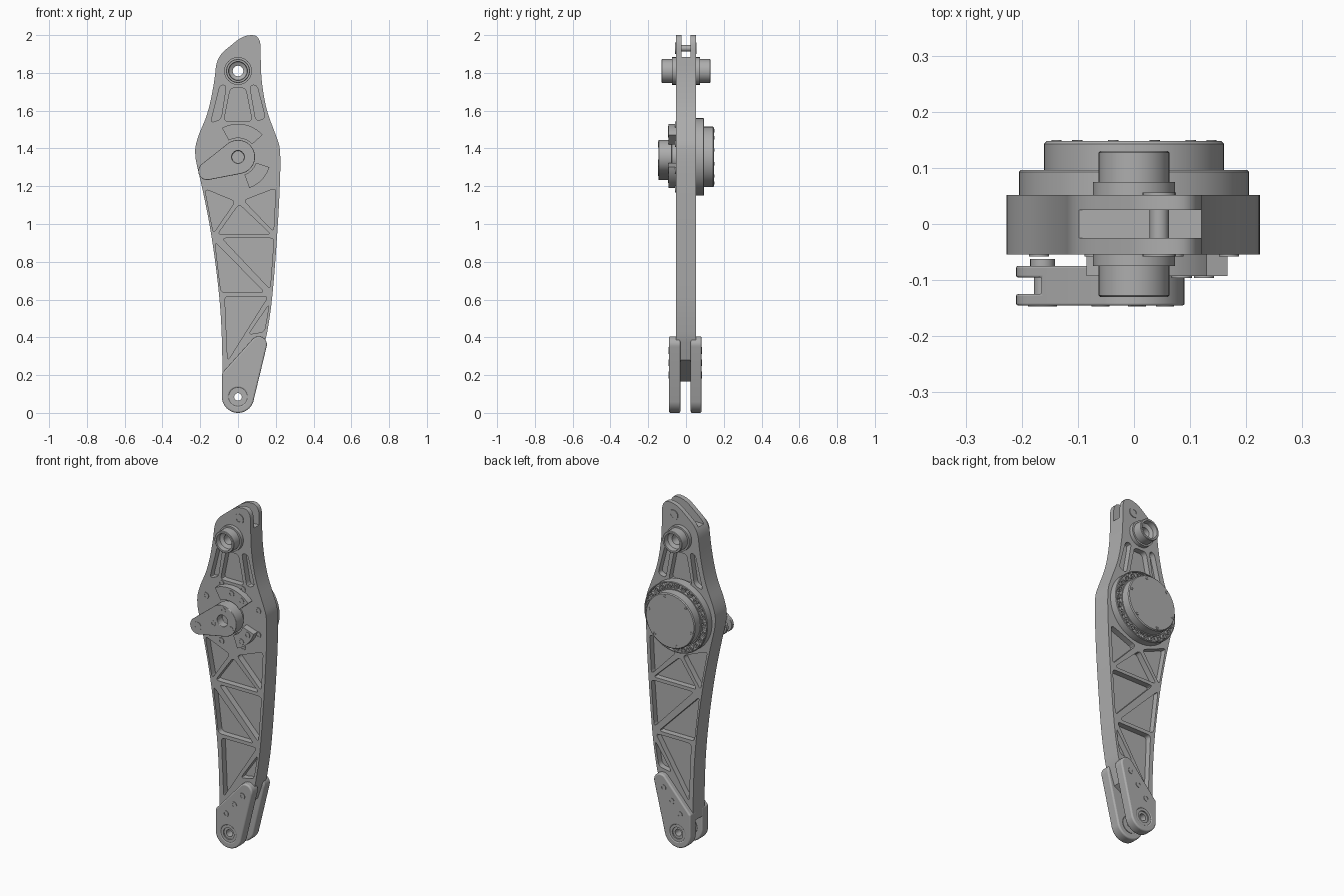
import bpy, bmesh, math
from mathutils import Vector
from mathutils.geometry import convex_hull_2d

cube = bpy.data.objects.get("Cube")
if cube:
    bpy.data.objects.remove(cube, do_unlink=True)

metal = bpy.data.materials.new("brushed grey")
metal.use_nodes = True
GREY = (0.42, 0.42, 0.42, 1)
metal.diffuse_color = GREY
metal.node_tree.nodes["Principled BSDF"].inputs["Base Color"].default_value = GREY
parts = []


def rounded(points, radius=1.0, steps=6):
    """Polygon with softened corners; a third value overrides the radius."""
    out, n = [], len(points)
    for i, p in enumerate(points):
        c = Vector(p[:2])
        r = p[2] if len(p) > 2 else radius
        if r == 0:
            out.append(c)
            continue
        ends = []
        for q in (points[i - 1], points[(i + 1) % n]):
            d = Vector(q[:2]) - c
            ends.append(c + d * min(r / d.length, 0.5))
        for k in range(steps + 1):
            t = k / steps
            out.append(ends[0] * (1 - t) ** 2 + c * 2 * t * (1 - t) + ends[1] * t * t)
    clean = []
    for p in out:
        if not clean or (p - clean[-1]).length > 1e-4:
            clean.append(p)
    if (clean[0] - clean[-1]).length < 1e-4:
        clean.pop()
    return clean


def circle(x, z, r, n=40):
    return [Vector((x + r * math.cos(math.tau * k / n), z + r * math.sin(math.tau * k / n)))
            for k in range(n)]


def hull(*circles):
    pts = [p for c in circles for p in circle(*c)]
    return [pts[i] for i in convex_hull_2d(pts)]


def sector(r0, r1, a0, a1, z, n=16):
    angles = [math.radians(a0 + (a1 - a0) * k / n) for k in range(n + 1)]
    ring = [(r1, a) for a in angles] + [(r0, a) for a in reversed(angles)]
    return [Vector((r * math.cos(a), z + r * math.sin(a))) for r, a in ring]


def make(name, bm):
    bmesh.ops.recalc_face_normals(bm, faces=bm.faces[:])
    mesh = bpy.data.meshes.new(name)
    bm.to_mesh(mesh)
    bm.free()
    ob = bpy.data.objects.new(name, mesh)
    bpy.context.collection.objects.link(ob)
    mesh.materials.append(metal)
    parts.append(ob)
    return ob


def prism(name, *solids):
    """Each solid is (outline in xz, y start, y end)."""
    bm = bmesh.new()
    for pts, y0, y1 in solids:
        face = bm.faces.new([bm.verts.new((p[0], y0, p[1])) for p in pts])
        grown = bmesh.ops.extrude_face_region(bm, geom=[face])["geom"]
        bmesh.ops.translate(bm, vec=(0, y1 - y0, 0),
                            verts=[v for v in grown if isinstance(v, bmesh.types.BMVert)])
        if not face.is_valid:
            continue
    return make(name, bm)


def lathe(name, profile, x, z, closed=False, steps=48):
    """Spin a (radius, y) profile about a front-to-back axis."""
    bm = bmesh.new()
    verts = [bm.verts.new((x + r, y, z)) for r, y in profile]
    edges = [bm.edges.new(pair) for pair in zip(verts, verts[1:])]
    if closed:
        edges.append(bm.edges.new((verts[-1], verts[0])))
    bmesh.ops.spin(bm, geom=verts + edges, cent=(x, 0, z), axis=(0, 1, 0),
                   angle=math.tau, steps=steps, use_duplicate=False)
    bmesh.ops.remove_doubles(bm, verts=bm.verts[:], dist=1e-5)
    return make(name, bm)


def bolt(name, x, z, base, height, r=0.018):
    top = base + height
    sink = top - height * 0.6
    return lathe(name, [(0, sink), (r * .5, sink), (r * .5, top), (r, top), (r, base)],
                 x, z, steps=16)


def cut(ob, cutter, bevel=0):
    """Subtract a cutter, then discard it."""
    cutter.hide_render = True
    mod = ob.modifiers.new("cut", "BOOLEAN")
    mod.operation, mod.solver, mod.object = "DIFFERENCE", "EXACT", cutter
    graph = bpy.context.evaluated_depsgraph_get()
    mesh = bpy.data.meshes.new_from_object(ob.evaluated_get(graph))
    ob.modifiers.clear()
    ob.data = mesh
    parts.remove(cutter)
    bpy.data.objects.remove(cutter, do_unlink=True)
    if bevel:
        mod = ob.modifiers.new("soft edges", "BEVEL")
        mod.width, mod.segments, mod.angle_limit = bevel, 3, math.radians(40)


HUB, PIVOT, FOOT = 1.355, 1.81, 0.085
FRONT, BACK = -0.054, 0.052

# Main arm plate with truss pockets on both faces, pivot hole and top slot
outline = rounded([
    (.12, 2.0, .07), (.03, 2.0, .05), (-.112, 1.885, .06), (-.125, 1.75), (-.16, 1.58),
    (-.215, 1.46), (-.233, 1.37), (-.195, 1.22), (-.14, .95), (-.095, .6), (-.083, .35),
    (-.083, .165, 0), (.11, .28, 0), (.15, .40, .03), (.18, .58), (.205, .9), (.22, 1.15),
    (.227, 1.39), (.205, 1.46), (.15, 1.6), (.125, 1.75), (.12, 1.85)])
arm = prism("arm_plate", (outline, FRONT, BACK))
pockets = [
    [(-.095, 1.735), (-.062, 1.735), (-.09, 1.555), (-.145, 1.535)],
    [(-.04, 1.72), (.04, 1.72), (.075, 1.545), (-.075, 1.545)],
    [(.062, 1.735), (.1, 1.735), (.145, 1.56), (.095, 1.545)],
    [(-.175, 1.185), (-.015, 1.12), (-.13, .95)],
    [(.005, 1.105), (.175, .945), (-.108, .945)],
    [(.03, 1.125), (.2, 1.19), (.188, .96)],
    [(-.122, .905), (.14, .638), (-.09, .638)],
    [(-.085, .925), (.19, .925), (.17, .655)],
    [(-.07, .617), (.16, .617), (-.055, .275)],
    [(.165, .575), (.14, .43), (.055, .415)],
]
cuts = []
for p in pockets:
    shape = rounded(p, .022, 4)
    cuts += [(shape, FRONT - .02, -.018), (shape, .018, BACK + .02)]
cuts.append((circle(0, PIVOT, .06), -.2, .2))
cuts.append(([(-.3, 1.885), (.3, 1.885), (.3, 2.1), (-.3, 2.1)], -.025, .025))
cut(arm, prism("arm_cutter", *cuts))

# Top cross pin
lathe("top_pin", [(0, -.05), (.017, -.05), (.017, .05), (0, .05)], .045, 1.93, steps=24)
bolt("top_pin_head_front", .045, 1.93, FRONT, -.004, .03)
bolt("top_pin_head_back", .045, 1.93, BACK, .004, .03)

# Upper pivot bushing with flanges on both faces
half = [(.028, .03), (.028, .09), (.048, .1), (.05, .13), (.06, .13), (.063, .127),
        (.063, .075), (.073, .075), (.073, .03)]
lathe("pivot_bushing", half + [(r, -y) for r, y in reversed(half)], 0, PIVOT, closed=True)

# Foot fork: two cheeks with bearings and bolts
cheek = hull((0, FOOT, .085), (.11, .362, .043), (-.07, .205, .014))
for side, y0, y1 in (("front", -.09, -.03), ("back", .082, .025)):
    ob = prism("fork_cheek_" + side, (cheek, min(y0, y1), max(y0, y1)))
    cut(ob, prism("cheek_cutter", (circle(0, FOOT, .048), -.2, .2)), .008)
    s = 1 if y0 > 0 else -1
    lathe("foot_bearing_" + side,
          [(.02, y0 - s * .01), (.034, y0 - s * .01), (.034, y0 - s * .003),
           (.05, y0 - s * .003), (.05, y1), (.02, y1)], 0, FOOT, closed=True)
    for x, z in ((.09, .33), (.037, .265), (-.016, .2)):
        bolt("cheek_bolt_" + side, x, z, y0, s * .003)

# Rear drive housing: flange, bolt ring and cover
lathe("drive_housing",
      [(0, .04), (.205, .04), (.205, .093), (.202, .096), (.198, .096), (.198, .08),
       (.166, .08), (.166, .096), (.16, .096), (.16, .143), (.155, .148), (0, .148)],
      0, HUB, steps=72)
for k in range(24):
    a = math.tau * k / 24
    bolt("ring_bolt", .182 * math.cos(a), HUB + .182 * math.sin(a), .078, .017, .015)
for k in range(6):
    a = math.tau * (k + .25) / 6
    bolt("cover_bolt", .143 * math.cos(a), HUB + .143 * math.sin(a), .147, .003, .009)

# Front stop segments and plate bolts
prism("stop_segment_upper", (sector(.1, .175, 42, 119, HUB), -.093, -.05))
prism("stop_segment_lower", (sector(.1, .175, -70, -18, HUB), -.093, -.05))
for x, z in ((.022, 1.5), (.085, 1.475), (.125, 1.285), (.085, 1.235)):
    bolt("stop_bolt", x, z, -.093, -.003)
for k in range(8):
    a = math.tau * (k + .5) / 8
    bolt("plate_bolt", .183 * math.cos(a), HUB + .183 * math.sin(a), FRONT, -.004)

# Crank lever with forked tip
TIP = (-.163, 1.28)
crank = prism("crank_lever", (hull((0, HUB, .09), (*TIP, .047)), -.145, -.075))
tip_slot = [(-.3, 1.1), (-.165, 1.1), (-.165, 1.5), (-.3, 1.5)]
cut(crank, prism("crank_cutter", (tip_slot, -.125, -.095),
                 (circle(0, HUB, .033), -.2, -.1)), .003)
lathe("crank_shaft", [(0, -.08), (.075, -.08), (.075, -.045), (0, -.045)], 0, HUB)
for x, z in ((.005, 1.42), (-.06, 1.325), (.055, 1.32)):
    bolt("crank_bolt", x, z, -.145, -.002, .016)
bolt("crank_tip_bolt", *TIP, -.145, -.002, .026)
lathe("crank_tip_pin", [(0, -.14), (.015, -.14), (.015, -.075), (.022, -.075),
                        (.022, -.062), (0, -.062)], *TIP, steps=24)

# Smooth shading with crisp edges
bpy.ops.object.select_all(action="DESELECT")
for ob in parts:
    ob.select_set(True)
bpy.context.view_layer.objects.active = arm
bpy.ops.object.shade_smooth_by_angle(angle=math.radians(30))
